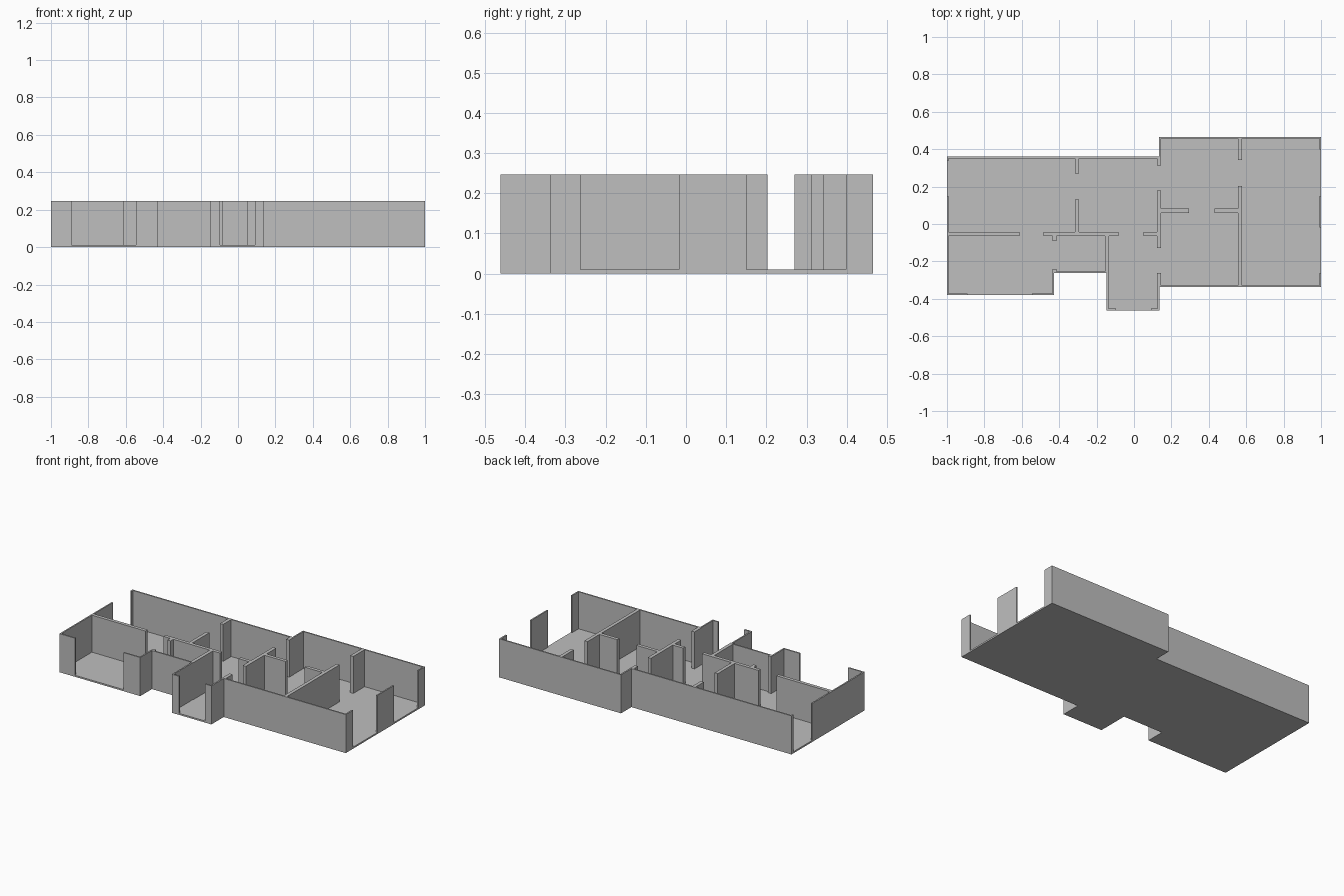
import bpy
import bmesh

FLOOR_Z, TOP_Z = 0.01, 0.247
THIN, THICK = 0.009, 0.022

cube = bpy.data.objects.get("Cube")
if cube:
    bpy.data.objects.remove(cube)

grey = bpy.data.materials.new("plain_grey")
grey.use_nodes = True
colour = (0.52, 0.52, 0.52, 1)
grey.diffuse_color = colour
grey.node_tree.nodes["Principled BSDF"].inputs["Base Color"].default_value = colour


def slab(name, outline, low, high):
    """Extrude a plan outline between two heights."""
    bm = bmesh.new()
    face = bm.faces.new([bm.verts.new((x, y, low)) for x, y in outline])
    up = bmesh.ops.extrude_face_region(bm, geom=[face])["geom"]
    bmesh.ops.translate(bm, vec=(0, 0, high - low),
                        verts=[v for v in up if isinstance(v, bmesh.types.BMVert)])
    bmesh.ops.recalc_face_normals(bm, faces=bm.faces)
    mesh = bpy.data.meshes.new(name)
    bm.to_mesh(mesh)
    bm.free()
    mesh.materials.append(grey)
    obj = bpy.data.objects.new(name, mesh)
    bpy.context.collection.objects.link(obj)


def wall_x(name, y, spans, t):
    """Wall pieces running along x, with their lower side at y."""
    for a, b in spans:
        slab(name, [(a, y), (b, y), (b, y + t), (a, y + t)], FLOOR_Z, TOP_Z)


def wall_y(name, x, spans, t):
    """Wall pieces running along y, with their left side at x."""
    for a, b in spans:
        slab(name, [(x, a), (x + t, a), (x + t, b), (x, b)], FLOOR_Z, TOP_Z)


# Building footprint
W, MID, P = -0.427, 0.135, -0.146
BACK, FAR_BACK = 0.36, 0.465
WING, RECESS, PORCH, FRONT = -0.38, -0.262, -0.462, -0.337
slab("floor", [(-1, WING), (W, WING), (W, RECESS), (P, RECESS), (P, PORCH),
               (MID, PORCH), (MID, FRONT), (1, FRONT), (1, FAR_BACK),
               (MID, FAR_BACK), (MID, BACK), (-1, BACK)], 0, FLOOR_Z)

# Outer walls along x
wall_x("wing_front_wall", WING, [(-1, -0.89), (-0.545, W)], THIN)
wall_x("recess_wall", RECESS, [(W, P)], THIN)
wall_x("porch_front_wall", PORCH, [(P, -0.095), (0.09, MID)], THIN)
wall_x("main_front_wall", FRONT, [(MID, 1)], THIN)
wall_x("wing_back_wall", BACK - THIN, [(-1, MID)], THIN)
wall_x("main_back_wall", FAR_BACK - THIN, [(MID, 1)], THIN)

# Outer walls along y
wall_y("right_end_wall", -1, [(WING, 0.15), (0.338, BACK)], THIN)
wall_y("wing_side_wall", W - THIN, [(WING, RECESS)], THIN)
wall_y("porch_right_wall", P, [(PORCH, RECESS)], THIN)
wall_y("porch_left_wall", MID - THIN, [(PORCH, FRONT)], THIN)
wall_y("back_step_wall", MID, [(BACK - THIN, FAR_BACK)], THIN)
wall_y("left_end_wall", 1 - THIN,
       [(FRONT, -0.262), (-0.018, 0.15), (0.398, FAR_BACK)], THIN)

# Inner partitions with doorways between the pieces
wall_x("corridor_wall", -0.064, [(-1, -0.612), (-0.483, -0.083), (0.05, 0.124)], THICK)
wall_x("bedroom_wall", 0.06, [(0.145, 0.295), (0.43, 0.556)], THICK)
wall_y("lounge_wall", -0.316, [(-0.042, 0.13), (0.27, BACK - THIN)], THICK)
wall_y("closet_wall", -0.436, [(RECESS, -0.24), (-0.092, -0.064)], THICK)
wall_y("bath_wall", -0.156, [(RECESS, -0.064)], THICK)
wall_y("centre_wall", 0.123, [(FRONT, -0.262), (-0.127, 0.18), (0.312, BACK)], THICK)
wall_y("suite_wall", 0.556, [(FRONT + THIN, 0.203), (0.342, FAR_BACK - THIN)], THICK)
